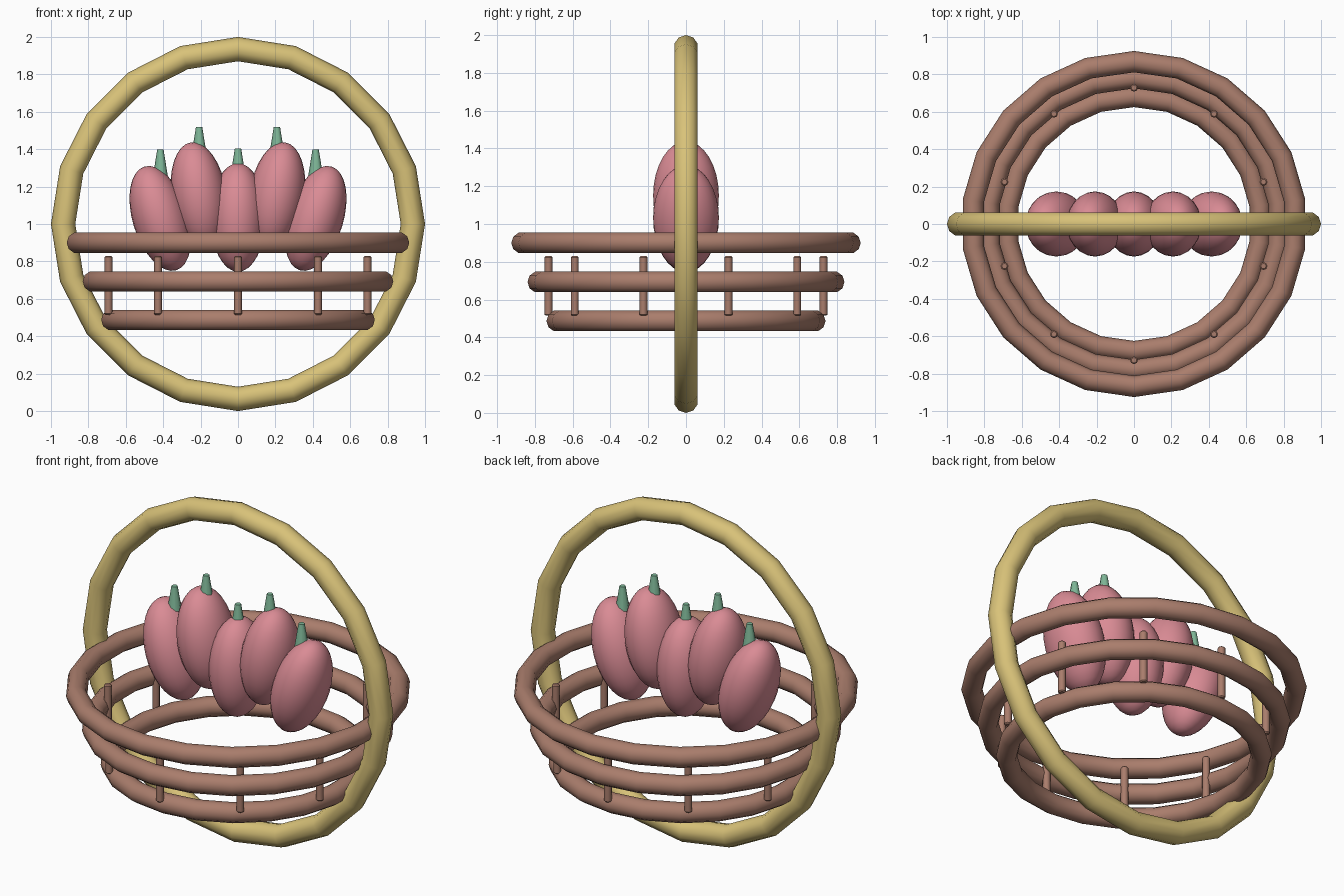
import bpy
import bmesh
from math import cos, sin, pi, radians
from mathutils import Matrix, Vector

if "Cube" in bpy.data.objects:
    bpy.data.objects.remove(bpy.data.objects["Cube"], do_unlink=True)


def make_material(name, rgb):
    mat = bpy.data.materials.new(name)
    mat.use_nodes = True
    colour = (*rgb, 1.0)
    mat.diffuse_color = colour
    mat.node_tree.nodes["Principled BSDF"].inputs["Base Color"].default_value = colour
    return mat


straw = make_material("straw_yellow", (0.69, 0.54, 0.19))
wicker = make_material("wicker_brown", (0.40, 0.205, 0.15))
pink = make_material("fruit_pink", (0.70, 0.26, 0.30))
green = make_material("stem_green", (0.21, 0.47, 0.31))


def finish(name, mat, angle):
    """Name, colour and smooth the active object."""
    obj = bpy.context.object
    obj.name = name
    obj.data.materials.append(mat)
    bpy.ops.object.shade_smooth_by_angle(angle=radians(angle))
    return obj


def hoop(name, mat, z, radius, thickness, sides, rotation):
    bpy.ops.mesh.primitive_torus_add(
        major_radius=radius, minor_radius=thickness, major_segments=sides,
        minor_segments=10, location=(0, 0, z), rotation=rotation)
    return finish(name, mat, 50)


# Upright round handle
hoop("handle", straw, 1.0, 0.935, 0.065, 20, (pi / 2, 0, 0))

# Three basket hoops, widening upwards
for name, z, radius in (("bottom_hoop", 0.487, 0.682),
                        ("middle_hoop", 0.693, 0.782),
                        ("top_hoop", 0.9, 0.868)):
    hoop(name, wicker, z, radius, 0.057, 22, (0, 0, pi / 2))

# Ring of short upright posts
for i in range(10):
    a = pi / 2 + i * pi / 5
    bpy.ops.mesh.primitive_cylinder_add(
        vertices=8, radius=0.021, depth=0.315,
        location=(0.728 * cos(a), 0.728 * sin(a), 0.672))
    post = finish(f"post_{i + 1}", wicker, 50)
    bevel = post.modifiers.new("soft_ends", "BEVEL")
    bevel.width = 0.006
    bevel.limit_method = "ANGLE"
    bevel.angle_limit = radians(60)


# Row of leaning fruits, each with an upright tapered stem
def fruit(name, x, z, lean):
    bpy.ops.mesh.primitive_uv_sphere_add(
        segments=24, ring_count=16, radius=1, location=(x, 0, z),
        rotation=(0, lean, 0), scale=(0.148, 0.174, 0.29))
    finish(name, pink, 50)
    bpy.ops.mesh.primitive_cone_add(
        vertices=8, radius1=0.046, radius2=0.017, depth=0.18,
        location=(x, 0, z + 0.278))
    finish(name + "_stem", green, 50)


fruit("middle_fruit", 0, 1.035, 0)
for side, s in (("left", 1), ("right", -1)):
    fruit(side + "_inner_fruit", s * 0.208, 1.15, s * 0.15)
    fruit(side + "_outer_fruit", s * 0.415, 1.03, s * 0.3)
